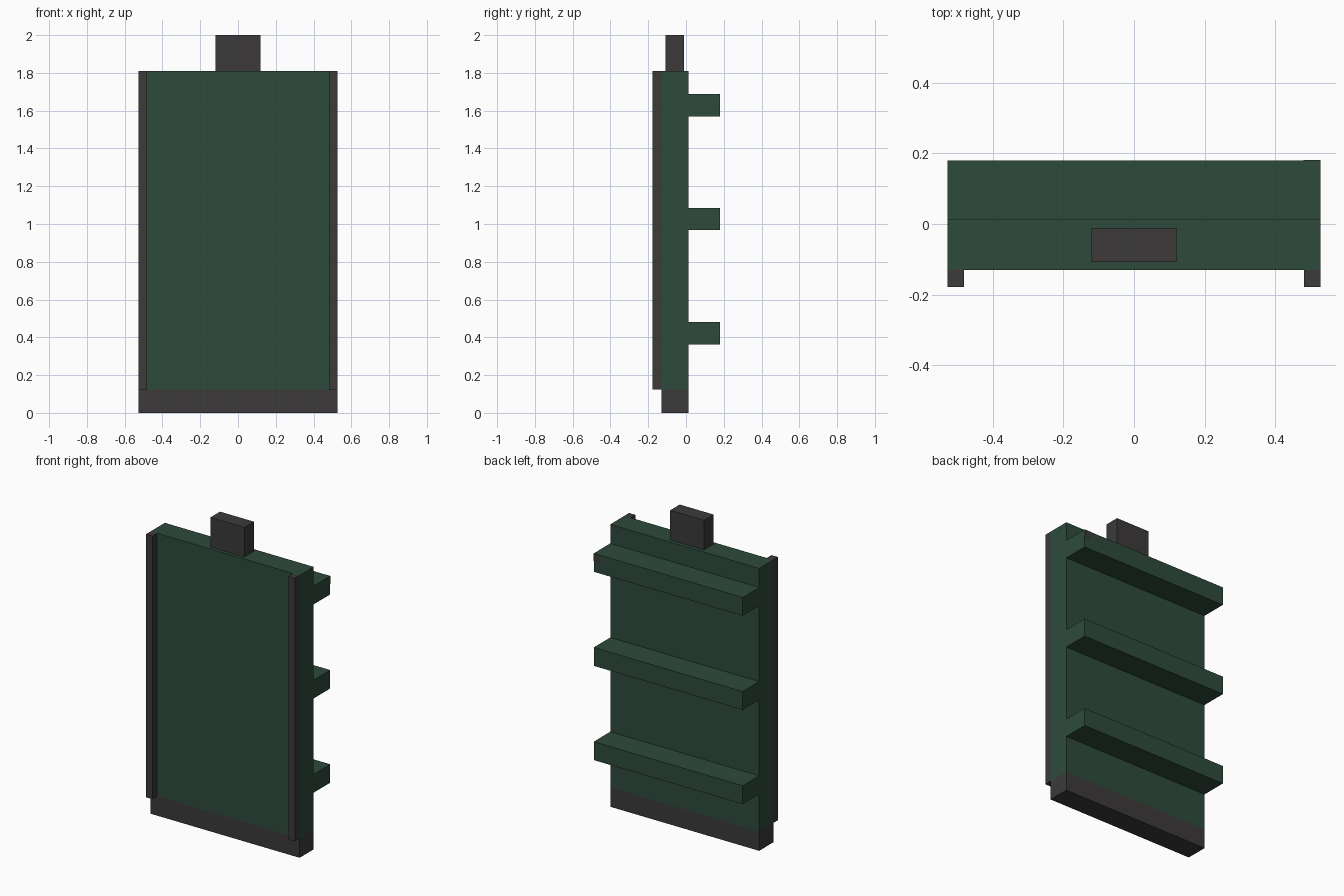
import bpy

default = bpy.data.objects.get("Cube")
if default:
    bpy.data.objects.remove(default, do_unlink=True)


def material(name, color):
    mat = bpy.data.materials.new(name)
    mat.use_nodes = True
    mat.diffuse_color = color
    mat.node_tree.nodes["Principled BSDF"].inputs["Base Color"].default_value = color
    return mat


GREEN = material("dark green", (0.027, 0.069, 0.044, 1))
GREY = material("charcoal grey", (0.045, 0.042, 0.042, 1))


def box(name, x, y, z, mat):
    """Box spanning the given (low, high) ranges."""
    spans = (x, y, z)
    bpy.ops.mesh.primitive_cube_add(size=1, location=[(a + b) / 2 for a, b in spans])
    obj = bpy.context.object
    obj.name = name
    obj.scale = [b - a for a, b in spans]
    bpy.ops.object.transform_apply(location=False, rotation=False, scale=True)
    obj.data.materials.append(mat)
    return obj


HALF = 0.528            # half width
FRONT, BACK = -0.13, 0.013
REAR = 0.18             # rear edge of the ribs
BOTTOM, TOP = 0.124, 1.81
width = (-HALF, HALF)

# Main slab on its base
box("base", width, (FRONT, BACK), (0, BOTTOM), GREY)
box("panel", width, (FRONT, BACK), (BOTTOM, TOP), GREEN)

# Upright edge strips on the front
box("left_edge_strip", (0.482, HALF), (-0.178, FRONT), (BOTTOM, TOP), GREY)
box("right_edge_strip", (-HALF, -0.482), (-0.178, FRONT), (BOTTOM, TOP), GREY)

# Horizontal ribs on the back
for name, z in (("lower", 0.363), ("middle", 0.967), ("upper", 1.57)):
    box(name + "_rib", width, (BACK, REAR), (z, z + 0.118), GREEN)

# Small dark marker on the rear corner of the upper rib
box("rib_marker", (0.48, HALF), (REAR - 0.001, REAR + 0.001), (1.638, 1.688), GREY)

# Block on top
box("top_block", (-0.12, 0.12), (-0.108, -0.011), (TOP, 2), GREY)
